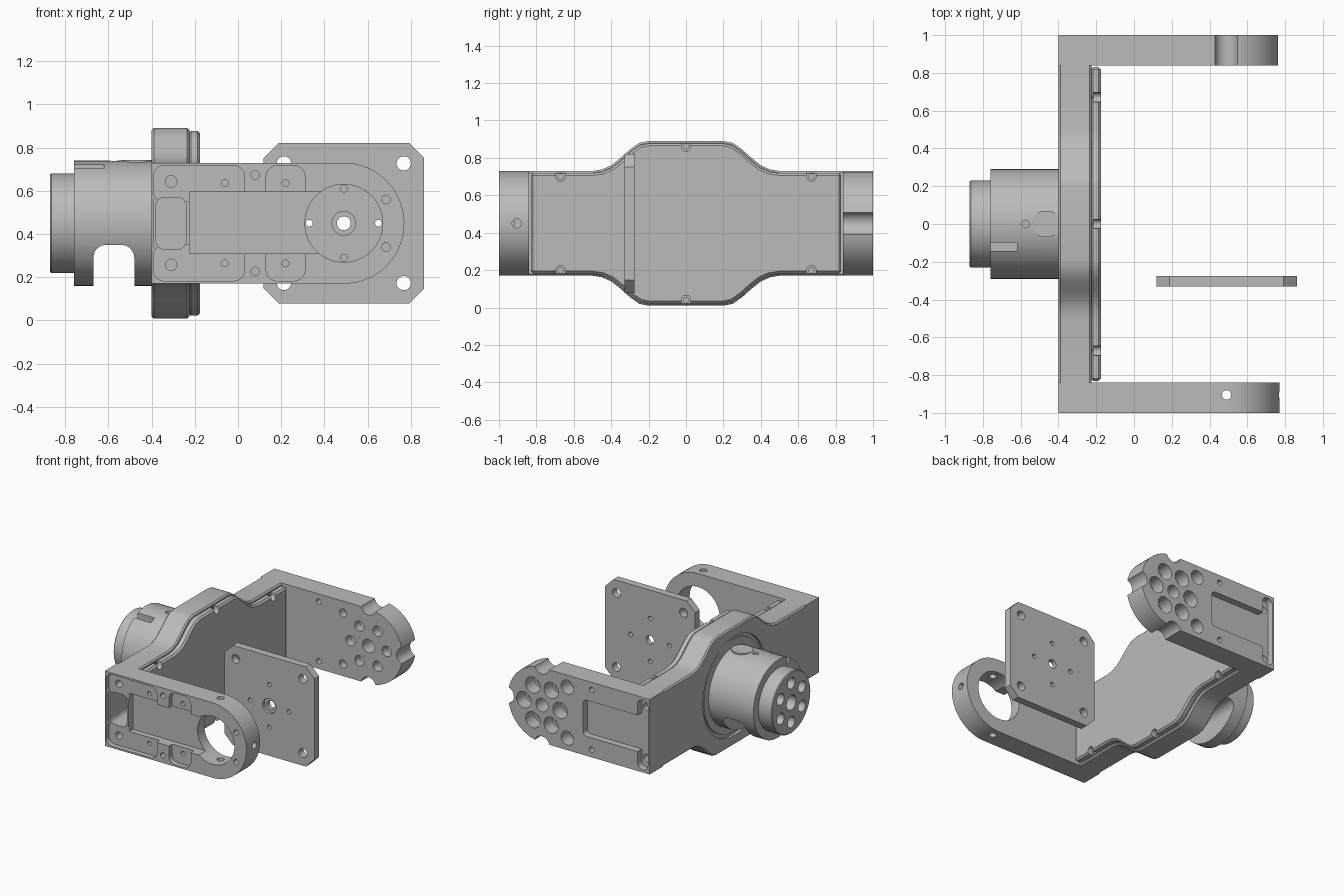
import bpy, bmesh
from math import sin, cos, pi, radians

cube = bpy.data.objects.get("Cube")
if cube:
    bpy.data.objects.remove(cube)

grey = bpy.data.materials.new("satin grey")
grey.use_nodes = True
grey.diffuse_color = (0.5, 0.5, 0.5, 1)
grey.node_tree.nodes["Principled BSDF"].inputs["Base Color"].default_value = (0.5, 0.5, 0.5, 1)

MID = 0.45      # height of the main axis
PIVOT = 0.49    # x of the arm pivot


def prism(name, pts, axis, a, b):
    """Extrude a flat outline along an axis from a to b."""
    place = {"x": lambda u, v, w: (w, u, v),
             "y": lambda u, v, w: (u, w, v),
             "z": lambda u, v, w: (u, v, w)}[axis]
    bm = bmesh.new()
    rings = [[bm.verts.new(place(u, v, w)) for u, v in pts] for w in (a, b)]
    for ring in rings:
        bm.faces.new(ring)
    for i in range(len(pts)):
        j = (i + 1) % len(pts)
        bm.faces.new((rings[0][i], rings[0][j], rings[1][j], rings[1][i]))
    bmesh.ops.recalc_face_normals(bm, faces=bm.faces)
    me = bpy.data.meshes.new(name)
    bm.to_mesh(me)
    bm.free()
    ob = bpy.data.objects.new(name, me)
    bpy.context.collection.objects.link(ob)
    return ob


def circle(u, v, r, n=32):
    return [(u + r * cos(2 * pi * i / n), v + r * sin(2 * pi * i / n)) for i in range(n)]


def rounded(u0, u1, v0, v1, r, n=5):
    """Rectangle outline with rounded corners."""
    pts = []
    for k, (u, v) in enumerate([(u1 - r, v1 - r), (u0 + r, v1 - r), (u0 + r, v0 + r), (u1 - r, v0 + r)]):
        for i in range(n + 1):
            t = pi / 2 * (k + i / n)
            pts.append((u + r * cos(t), v + r * sin(t)))
    return pts


def finish(ob, cutters=(), bevel=0):
    """Subtract the cutters, then shade and colour the part."""
    if bevel:
        m = ob.modifiers.new("bevel", "BEVEL")
        m.width, m.segments, m.limit_method = bevel, 1, "ANGLE"
        m.angle_limit = radians(50)
    for c in cutters:
        m = ob.modifiers.new("cut", "BOOLEAN")
        m.operation, m.solver, m.object = "DIFFERENCE", "EXACT", c
    deps = bpy.context.evaluated_depsgraph_get()
    me = bpy.data.meshes.new_from_object(ob.evaluated_get(deps))
    ob.modifiers.clear()
    ob.data = me
    for c in cutters:
        bpy.data.objects.remove(c)
    me.materials.clear()
    me.materials.append(grey)
    me.shade_smooth()
    me.set_sharp_from_angle(angle=radians(30))


def hole(axis, u, v, r, a, b, n=24):
    return prism("cutter", circle(u, v, r, n), axis, a, b)


def pocket(x0, x1, z0, z1, r, a, b):
    return prism("cutter", rounded(x0, x1, z0, z1, r), "y", a, b)


def mirrored(dz):
    return (MID + dz, MID - dz)


# Spine with a swollen middle
def spine_outline(half, d):
    side = [(half, 0.28 - d), (0.50, 0.28 - d)]
    side += [(y - d / 2, z - d) for y, z in
             [(0.45, 0.288), (0.40, 0.31), (0.35, 0.35), (0.30, 0.395), (0.25, 0.43), (0.20, 0.44)]]
    top = side + [(-y, z) for y, z in reversed(side)]
    return [(y, MID + z) for y, z in top] + [(y, MID - z) for y, z in reversed(top)]


spine = prism("spine", spine_outline(0.85, 0), "x", -0.40, -0.225)
groove = prism("cutter", circle(0, MID, 0.37, 64), "x", -0.45, -0.38)
finish(spine, [groove, pocket(-0.385, -0.24, 0.33, 0.57, 0.04, -0.9, -0.72)], 0.01)

ring = prism("bearing_ring", circle(0, MID, 0.345, 64), "x", -0.39, -0.365)
finish(ring)

# Cover on the inner side of the spine, notched around its screws
cover = prism("spine_cover", spine_outline(0.83, 0.012), "x", -0.23, -0.175)
cuts = []
for y, z in ((-0.67, 0.25), (0, 0.41), (0.67, 0.25)):
    for s in (1, -1):
        lo, hi = sorted((MID + s * (z - 0.025), MID + s * (z + 0.1)))
        cuts.append(prism("cutter", rounded(y - 0.025, y + 0.025, lo, hi, 0.024), "x", -0.215, -0.1))
        cuts.append(hole("x", y, MID + s * z, 0.015, -0.228, -0.1, 12))
finish(cover, cuts, 0.012)


# Arms with a round end
def arm_outline():
    tip = [(PIVOT + 0.28 * sin(pi * i / 32), MID + 0.28 * cos(pi * i / 32)) for i in range(33)]
    return [(-0.40, 0.73)] + tip + [(-0.40, 0.17)]


# Front arm: open bore, deep channel, screw shelves
front_arm = prism("front_arm", arm_outline(), "y", -1, -0.84)
cuts = [hole("y", PIVOT, MID, 0.18, -1.1, -0.7, 64),
        prism("cutter", [(-0.225, 0.31), (0.45, 0.31), (0.45, 0.595), (-0.225, 0.595)], "y", -1.1, -0.92),
        pocket(-0.392, -0.22, 0.31, 0.59, 0.05, -1.1, -0.97),
        pocket(-0.38, -0.24, 0.33, 0.57, 0.04, -1.1, -0.7),
        hole("z", PIVOT, -0.905, 0.025, 0, 1),
        hole("x", -0.905, MID, 0.025, 0.6, 0.9)]
for s in (1, -1):
    for x0, x1 in ((-0.392, 0.03), (0.13, 0.31)):
        lo, hi = sorted((MID + s * 0.10, MID + s * 0.267))
        cuts.append(pocket(x0, x1, lo, hi, 0.05, -1.1, -0.962))
    for x, dz, r in ((-0.31, 0.193, 0.027), (-0.06, 0.186, 0.016), (0.22, 0.186, 0.016),
                     (0.08, 0.223, 0.02), (0.685, 0.11, 0.02)):
        cuts.append(hole("y", x, MID + s * dz, r, -1.1, -0.89, 16))
finish(front_arm, cuts)

# Back arm: scalloped end, counterbored bolt circle, T-shaped pocket
back_arm = prism("back_arm", arm_outline(), "y", 0.84, 1)
cuts = [hole("y", PIVOT, MID, 0.05, 0.7, 1.1)]
for k in range(3):
    t = pi / 2 * (k - 1)
    cuts.append(hole("y", PIVOT + 0.295 * cos(t), MID + 0.295 * sin(t), 0.063, 0.7, 1.1))
for k in range(6):
    t = pi / 3 * k
    x, z = PIVOT + 0.15 * cos(t), MID + 0.15 * sin(t)
    cuts += [hole("y", x, z, 0.06, 0.90, 1.1), hole("y", x, z, 0.038, 0.7, 1.1)]
for z in mirrored(0.19):
    cuts += [hole("y", 0.28, z, 0.052, 0.90, 1.1), hole("y", 0.28, z, 0.03, 0.7, 1.1)]
for z in mirrored(0.223):
    cuts.append(hole("y", 0.08, z, 0.02, 0.7, 1.1, 16))
cuts += [pocket(-0.36, 0.15, 0.315, 0.585, 0.03, 0.95, 1.1),
         pocket(-0.385, -0.30, 0.19, 0.71, 0.04, 0.95, 1.1)]
for z in mirrored(0.19):
    cuts.append(hole("y", -0.342, z, 0.028, 0.90, 1.1, 16))
finish(back_arm, cuts)

# Hub housing with a slot underneath and a key groove on top
hub = prism("hub_housing", circle(0, MID, 0.29, 64), "x", -0.76, -0.37)
cuts = [pocket(-0.67, -0.48, -0.1, 0.35, 0.06, -0.5, 0.5),
        prism("cutter", rounded(-0.9, -0.62, -0.142, -0.098, 0.004), "z", 0.67, 0.9),
        hole("z", -0.575, 0, 0.02, 0.6, 0.9)]
finish(hub, cuts)

# Small raised boss on top of the housing
boss = prism("hub_boss", rounded(-0.54, -0.39, -0.07, 0.07, 0.068), "z", 0.66, 0.742)
finish(boss)

# Output flange with a bolt circle
flange = prism("hub_flange", circle(0, MID, 0.23, 64), "x", -0.87, -0.75)
cuts = [hole("x", 0, MID, 0.055, -1, -0.8)]
for k in range(6):
    t = pi / 3 * k + pi / 6
    cuts.append(hole("x", 0.145 * cos(t), MID + 0.145 * sin(t), 0.042, -1, -0.8))
finish(flange, cuts, 0.006)

# Loose square mounting plate with clipped corners
w, c = 0.372, 0.07
corner = [(w, w - c), (w - c, w)]
outline = corner + [(-u, v) for u, v in reversed(corner)]
outline += [(-u, -v) for u, v in outline]
plate = prism("mounting_plate", [(PIVOT + u, MID + v) for u, v in outline], "y", -0.33, -0.275)
cuts = [hole("y", PIVOT, MID, 0.055, -0.5, -0.31), hole("y", PIVOT, MID, 0.032, -0.5, 0)]
for k in range(4):
    t = pi / 2 * k
    cuts.append(hole("y", PIVOT + 0.16 * cos(t), MID + 0.16 * sin(t), 0.016, -0.5, 0, 16))
    t += pi / 4
    cuts.append(hole("y", PIVOT + 0.392 * cos(t), MID + 0.392 * sin(t), 0.033, -0.5, 0))
finish(plate, cuts)
